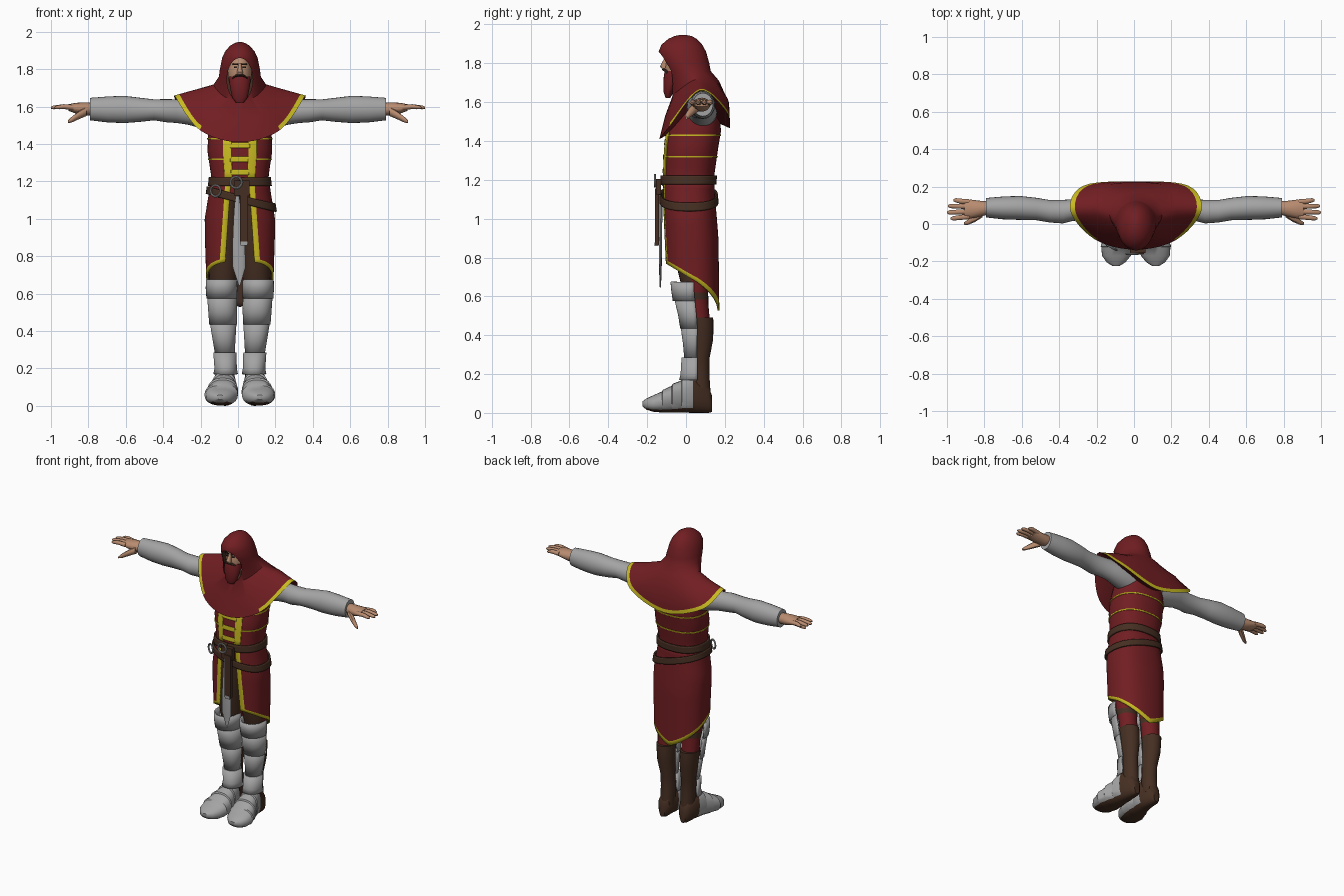
import bpy, bmesh, math
from mathutils import Vector

if "Cube" in bpy.data.objects:
    bpy.data.objects.remove(bpy.data.objects["Cube"])

CX = 0.01  # body sits slightly off the arm-span centre


def material(name, rgb):
    m = bpy.data.materials.new(name)
    m.diffuse_color = (*rgb, 1)
    m.use_nodes = True
    m.node_tree.nodes["Principled BSDF"].inputs["Base Color"].default_value = m.diffuse_color
    return m


RED = material("red cloth", (0.165, 0.013, 0.016))
GOLD = material("gold trim", (0.58, 0.49, 0.015))
STEEL = material("grey steel", (0.37, 0.37, 0.37))
BROWN = material("brown leather", (0.06, 0.028, 0.016))
SKIN = material("skin", (0.48, 0.26, 0.16))
HAIR = material("dark hair", (0.03, 0.014, 0.01))


def loft(name, rings, mats, rule=None, closed=True, thick=0, offset=-1, dx=CX):
    """Skin a list of point rings; rule(face, row, column) picks the material."""
    bm = bmesh.new()
    rows = [[bm.verts.new(p) for p in r] for r in rings]
    n = len(rings[0])
    for i in range(len(rows) - 1):
        for j in range(n if closed else n - 1):
            k = (j + 1) % n
            f = bm.faces.new((rows[i][j], rows[i][k], rows[i + 1][k], rows[i + 1][j]))
            if rule:
                f.material_index = rule(f.calc_center_median(), i, j)
    if closed and not thick:
        for i in (0, -1):
            f = bm.faces.new(rows[i])
            f.material_index = rule(f.calc_center_median(), -1, 0) if rule else 0
        bmesh.ops.recalc_face_normals(bm, faces=bm.faces)
    me = bpy.data.meshes.new(name)
    bm.to_mesh(me)
    bm.free()
    for m in mats:
        me.materials.append(m)
    ob = bpy.data.objects.new(name, me)
    bpy.context.collection.objects.link(ob)
    ob.location.x = dx
    if thick:
        mod = ob.modifiers.new("thickness", 'SOLIDIFY')
        mod.thickness = thick
        mod.offset = offset
        mod.material_offset = len(mats) // 2 if len(mats) > 1 else 0
    return ob


def spow(v, p):
    return math.copysign(abs(v) ** p, v)


def ring(axis, t, u, v, ru, rv, a0=-180, a1=180, n=24, p=1.0):
    full = a1 - a0 == 360
    out = []
    for i in range(n):
        a = math.radians(a0 + (a1 - a0) * i / (n if full else n - 1))
        pu, pv = u + ru * spow(math.sin(a), p), v - rv * spow(math.cos(a), p)
        out.append({'z': (pu, pv, t), 'y': (pu, t, pv), 'x': (t, pu, pv)}[axis])
    return out


def stack(name, axis, specs, mats, s=1, rule=None, dx=CX, n=24, p=1.0):
    rings = []
    for t, u, v, ru, rv in specs:
        t, u = (s * t, u) if axis == 'x' else (t, s * u)
        rings.append(ring(axis, t, u, v, ru, rv, n=n, p=p))
    return loft(name, rings, mats, rule, dx=dx)


def box(name, loc, size, mat):
    bpy.ops.mesh.primitive_cube_add(size=1, location=(loc[0] + CX, loc[1], loc[2]))
    ob = bpy.context.object
    ob.name, ob.scale = name, size
    ob.data.materials.append(mat)
    return ob


# Tunic surface: z, half width, front y, back y
TUNIC = [(0.5, .172, -.10, .168), (0.75, .178, -.108, .165), (0.9, .183, -.112, .163), (1.0, .184, -.115, .155),
         (1.15, .160, -.117, .142), (1.22, .152, -.117, .145), (1.36, .173, -.112, .165),
         (1.45, .170, -.10, .18), (1.6, .15, -.05, .17)]
P = 0.85


def section(z):
    for a, b in zip(TUNIC, TUNIC[1:]):
        if z <= b[0]:
            t = (z - a[0]) / (b[0] - a[0])
            return [p + (q - p) * t for p, q in zip(a[1:], b[1:])]
    return TUNIC[-1][1:]


def surf(a, z, off=0.0):
    rx, f, b = section(z)
    return ((rx + off) * spow(math.sin(a), P), (f + b) / 2 - ((b - f) / 2 + off) * spow(math.cos(a), P), z)


def ang(x, z):
    return math.copysign(math.asin(min(1, (abs(x) / section(z)[0]) ** (1 / P))), x)


loft("tunic_body", [[surf(math.tau * j / 48, 1.12 + i * 0.03) for j in range(48)] for i in range(17)], [RED])


# Skirt: open front, gold edges, hem falling to a point at the back, brown lining
def hem(a, y):
    back = max(0, 1 - abs(a - math.pi) / (math.pi / 2))
    return 0.775 - 0.62 * (min(y, .03) + .11) - .16 * back


cols, nrow = 58, 16
skirt = [[] for _ in range(nrow + 1)]
for j in range(cols + 1):
    for i in range(nrow + 1):
        v = (0, .045)[i] if i < 2 else .045 + .955 * (i - 1) / (nrow - 1)
        z = 0.7
        for _ in range(4):
            gap = 0.05 + 0.028 * max(0, min(1, (1.17 - z) / 0.4))
            g0, g1 = ang(gap, z), ang(gap + .028, z)
            k = min(j, cols - j)
            a = g0 if k == 0 else g1 + (math.pi - g1) * (k - 1) / (cols / 2 - 1)
            a = a if j <= cols / 2 else math.tau - a
            h = hem(a, surf(a, z)[1])
            z = h + (1.19 - h) * v
        skirt[i].append(surf(a, z, .004))
loft("tunic_skirt", skirt, [RED, GOLD, BROWN, BROWN],
     lambda c, i, j: 1 if i == 0 or j in (0, cols - 1) else 0, closed=False, thick=.01)


# Strips that follow the tunic
def strip(name, a0, a1, z0, z1, mat, off=.004, thick=.005, tilt=0, n=12):
    rows = []
    for i in range(6):
        row = []
        for j in range(n + 1):
            a, z = a0 + (a1 - a0) * j / n, z0 + (z1 - z0) * i / 5
            row.append(surf(a, z + tilt * surf(a, z)[0], off))
        rows.append(row)
    return loft(name, rows, [mat], closed=False, thick=thick, offset=1 if thick > .006 else -1)


for s, side in ((1, "left"), (-1, "right")):
    lo, hi = sorted((ang(s * .043, 1.3), ang(s * .085, 1.3)))
    strip(f"chest_band_{side}", lo, hi, 1.2, 1.45, GOLD)
w = ang(.05, 1.3)
for i, z in enumerate((1.38, 1.305, 1.235)):
    strip(f"chest_bar_{i}", -w, w, z, z + .028, GOLD)
for i, z in enumerate((1.425, 1.315)):
    strip(f"seam_line_{i}", w, math.tau - w, z, z + .008, GOLD, n=48)

# Belts, buckles and hanging pieces
strip("upper_belt", 0, math.tau, 1.175, 1.222, BROWN, off=.004, thick=.01, n=48)
strip("lower_belt", 0, math.tau, 1.085, 1.127, BROWN, off=.01, thick=.01, tilt=-.28, n=48)
box("belt_knot", (.01, -.142, 1.165), (.085, .025, .08), BROWN)
box("hanging_strap", (.022, -.15, 1.01), (.045, .02, .29), BROWN)
box("strap_end", (.022, -.152, .868), (.036, .022, .02), STEEL)
for i, (x, y, z) in enumerate(((-.02, -.16, 1.195), (-.13, -.125, 1.15))):
    bpy.ops.mesh.primitive_torus_add(location=(x + CX, y, z), rotation=(math.pi / 2, 0, -.5 * i),
                                     major_radius=.03, minor_radius=.006, major_segments=20, minor_segments=8)
    bpy.context.object.name = f"buckle_{i}"
    bpy.context.object.data.materials.append(STEEL)
stack("hanging_blade", 'z', [(.645, -.002, -.132, .004, .003), (.74, -.004, -.132, .034, .007),
                             (.85, -.006, -.132, .034, .008), (1.0, -.012, -.13, .022, .008),
                             (1.12, -.012, -.13, .014, .008)], [STEEL], n=12)


# Hood and shoulder cape: half rings of five points (front to back), mirrored and smoothed
def cape_ring(half):
    pts = [Vector(p) for p in half]
    pts += [Vector((-p.x, p.y, p.z)) for p in pts[3:0:-1]]
    out = []
    for i in range(8):
        a, b, c, d = (pts[(i + k - 1) % 8] for k in range(4))
        for j in range(6):
            t = j / 6
            out.append(.5 * (2 * b + (c - a) * t + (2 * a - 5 * b + 4 * c - d) * t * t
                             + (3 * b - a - 3 * c + d) * t ** 3))
    return out


under = cape_ring([(0, -.08, 1.44), (.1, -.05, 1.48), (.17, .07, 1.61), (.12, .13, 1.55), (0, .15, 1.5)])
rim = cape_ring([(0, -.137, 1.41), (.215, -.085, 1.475), (.35, .07, 1.66), (.28, .205, 1.555), (0, .227, 1.465)])
mid = cape_ring([(0, -.107, 1.53), (.16, -.07, 1.58), (.22, .07, 1.695), (.18, .195, 1.64), (0, .222, 1.59)])
top = cape_ring([(0, -.07, 1.63), (.085, -.045, 1.655), (.14, .045, 1.715), (.105, .135, 1.715), (0, .17, 1.71)])
trim = [a.lerp(b, .2) for a, b in zip(rim, mid)]
HOOD = [(1.76, .112, -.10, .127), (1.80, .107, -.122, .12), (1.86, .095, -.141, .103), (1.895, .079, -.127, .084),
        (1.925, .053, -.092, .055), (1.94, .028, -.06, .03), (1.946, .008, -.03, .0)]
hood_rings = [under, rim, trim, mid, top]
hood_rings += [ring('z', z, 0, (f + b) / 2, rx, (b - f) / 2, 0, 360, 48) for z, rx, f, b in HOOD]
hood = loft("hood_cape", hood_rings, [RED, GOLD, BROWN], lambda c, i, j: 1 if i == 1 and c.y > -.075 else 0)
cutter = loft("face_cutter", [ring('y', y, 0, 1.745, .069, .115, n=40) for y in (-.3, .03)], [BROWN])
cutter.hide_render = True
mod = hood.modifiers.new("face_opening", 'BOOLEAN')
mod.operation, mod.solver, mod.object = 'DIFFERENCE', 'EXACT', cutter
mod.material_mode = 'TRANSFER'
bpy.context.view_layer.objects.active = hood
bpy.ops.object.modifier_apply(modifier=mod.name)
bpy.data.objects.remove(cutter)

# Head, beard and face details
bpy.ops.mesh.primitive_uv_sphere_add(segments=28, ring_count=18, location=(CX, -.025, 1.775))
head = bpy.context.object
head.name, head.scale = "head", (.064, .082, .105)
head.data.materials.append(SKIN)
stack("nose", 'z', [(1.772, 0, -.108, .015, .018), (1.785, 0, -.113, .016, .02), (1.81, 0, -.105, .01, .015),
                    (1.83, 0, -.098, .008, .01)], [SKIN], n=12)
stack("beard", 'z', [(1.622, 0, -.093, .022, .012), (1.65, 0, -.09, .042, .025), (1.70, 0, -.076, .052, .04),
                     (1.742, 0, -.064, .058, .05), (1.76, 0, -.06, .058, .048)], [RED])
for s, side in ((1, "left"), (-1, "right")):
    stack(f"moustache_{side}", 'x', [(0, -.114, 1.768, .009, .006), (.022, -.11, 1.765, .01, .006),
                                     (.04, -.095, 1.752, .006, .005)], [HAIR], s, n=10)
    box(f"brow_{side}", (s * .024, -.1, 1.827), (.028, .008, .008), HAIR).rotation_euler.z = s * .3
    box(f"eye_{side}", (s * .023, -.1, 1.81), (.016, .008, .007), HAIR).rotation_euler.z = s * .3

    # Sleeves and hands
    stack(f"sleeve_{side}", 'x', [(.1, .08, 1.55, .08, .085), (.18, .085, 1.555, .075, .075), (.27, .082, 1.572, .06, .068),
                                  (.33, .074, 1.576, .058, .063), (.38, .066, 1.578, .063, .062),
                                  (.45, .068, 1.583, .06, .056), (.52, .08, 1.583, .06, .064),
                                  (.61, .086, 1.585, .064, .073), (.7, .086, 1.585, .061, .069),
                                  (.79, .087, 1.587, .052, .06)], [STEEL], s, dx=0)
    stack(f"palm_{side}", 'x', [(.77, .087, 1.588, .034, .033), (.82, .082, 1.587, .042, .036),
                                (.87, .08, 1.592, .05, .028), (.905, .08, 1.595, .048, .018)], [SKIN], s, dx=0, n=16)
    for i, (y, ty, tip) in enumerate(((.04, .03, .98), (.067, .062, 1.0), (.094, .096, .995), (.118, .127, .965))):
        stack(f"finger_{i}_{side}", 'x', [(.88, y, 1.595, .015, .014), (.93, (y + ty) / 2, 1.6, .014, .013),
                                          (tip - .012, ty, 1.596, .012, .01), (tip, ty, 1.594, .005, .005)],
              [SKIN], s, dx=0, n=10)
    stack(f"thumb_{side}", 'x', [(.81, .055, 1.575, .02, .025), (.85, .03, 1.555, .02, .022),
                                 (.89, .008, 1.53, .014, .015), (.91, .002, 1.518, .006, .007)], [SKIN], s, dx=0, n=10)

    # Legs and boots: brown upper, red lower trousers
    stack(f"trousers_{side}", 'z', [(.45, .09, .07, .055, .055), (.56, .09, .06, .06, .055), (.585, .09, .055, .063, .06),
                                    (.62, .09, .05, .068, .064), (.72, .088, .04, .078, .08), (.9, .085, .03, .08, .09),
                                    (1.14, .075, .02, .07, .08)], [RED, BROWN], s,
          lambda c, i, j: 1 if i == 2 or c.z > .72 or c.z > .62 and c.y < .03 else 0)
    stack(f"boot_{side}", 'z', [(.08, .075, .075, .045, .053), (.2, .075, .068, .047, .052), (.28, .078, .065, .046, .056),
                                (.38, .085, .068, .057, .072), (.46, .088, .068, .06, .073),
                                (.49, .09, .07, .06, .07)], [BROWN], s)
    stack(f"foot_{side}", 'y', [(.135, .078, .045, .02, .04), (.115, .078, .07, .042, .07), (.05, .08, .093, .052, .093),
                                (.035, .08, .1, .06, .1), (-.02, .085, .09, .07, .088), (-.024, .085, .084, .066, .083),
                                (-.07, .092, .075, .083, .074), (-.074, .092, .07, .08, .069),
                                (-.12, .1, .06, .089, .058), (-.124, .1, .056, .085, .054),
                                (-.17, .104, .048, .077, .042), (-.205, .106, .045, .05, .028),
                                (-.225, .106, .047, .018, .012)], [STEEL, BROWN], s,
          lambda c, i, j: 1 if c.y > .04 or c.z < .02 else 0, p=.85)

    # Armour plates: front half shells of z, x, y centre, half width, depth
    plates = {"ankle_guard": [(.17, .076, .05, .066, .085), (.2, .076, .05, .06, .078), (.285, .08, .05, .062, .073)],
              "greave": [(.27, .08, .05, .052, .058), (.36, .085, .05, .062, .066), (.46, .09, .05, .073, .08)],
              "knee_lower": [(.435, .09, .05, .074, .08), (.5, .092, .045, .077, .085), (.585, .095, .035, .08, .095)],
              "knee_upper": [(.575, .097, .035, .082, .103), (.63, .098, .03, .085, .106), (.675, .098, .03, .083, .11)]}
    for name, specs in plates.items():
        loft(f"{name}_{side}", [ring('z', z, s * x, y, rx, ry, -95, 95, 21, .9) for z, x, y, rx, ry in specs],
             [STEEL], closed=False, thick=.01)

bpy.ops.object.select_all(action='SELECT')
bpy.ops.object.shade_smooth_by_angle(angle=math.radians(40))
